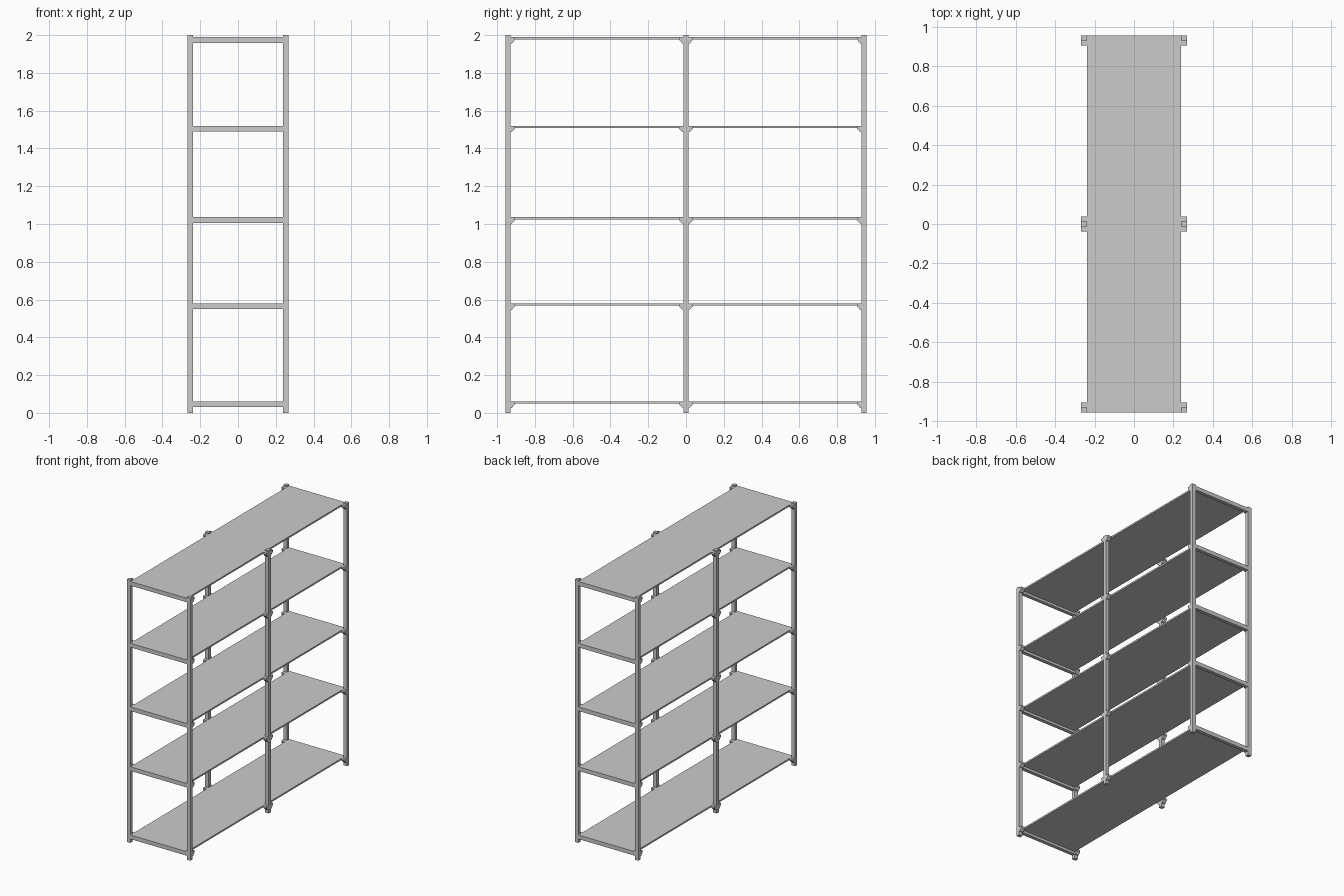
import bpy, bmesh

if "Cube" in bpy.data.objects:
    bpy.data.objects.remove(bpy.data.objects["Cube"])

X_IN, X_OUT = 0.238, 0.268      # inner and outer post faces
Y_END, POST = 0.955, 0.027      # half length and post depth
TOPS = [0.061, 0.58, 1.036, 1.52, 1.99]
THICK = 0.012


def box(name, x0, x1, y0, y1, z0, z1):
    bm = bmesh.new()
    bmesh.ops.create_cube(bm, size=1)
    for v in bm.verts:
        v.co.x = x1 if v.co.x > 0 else x0
        v.co.y = y1 if v.co.y > 0 else y0
        v.co.z = z1 if v.co.z > 0 else z0
    return finish(name, bm)


def finish(name, bm):
    bmesh.ops.recalc_face_normals(bm, faces=bm.faces)
    me = bpy.data.meshes.new(name)
    bm.to_mesh(me)
    bm.free()
    ob = bpy.data.objects.new(name, me)
    bpy.context.collection.objects.link(ob)
    return ob


def mirrored(ob, x=False, y=False):
    m = ob.modifiers.new("Mirror", 'MIRROR')
    m.use_axis = (x, y, False)
    m.use_clip = False
    m.use_mirror_merge = False
    return ob


def bracket(name, y, direction, top):
    # corner gusset with a sloped lower edge, extruded across the post width
    profile = [(0, 0), (0.024, 0), (0.024, -0.014), (0.006, -0.034), (0, -0.034)]
    bm = bmesh.new()
    verts = [bm.verts.new((X_IN, y + direction * a, top + b)) for a, b in profile]
    face = bm.faces.new(verts)
    res = bmesh.ops.extrude_face_region(bm, geom=[face])
    moved = [g for g in res["geom"] if isinstance(g, bmesh.types.BMVert)]
    bmesh.ops.translate(bm, verts=moved, vec=(X_OUT - X_IN, 0, 0))
    return mirrored(finish(name, bm), x=True, y=True)


# upright posts
mirrored(box("corner_posts", X_IN, X_OUT, Y_END - POST, Y_END, 0, 2), x=True, y=True)
mirrored(box("middle_posts", X_IN, X_OUT, -POST / 2, POST / 2, 0, 2), x=True)

for i, top in enumerate(TOPS, 1):
    # shelf board
    box(f"shelf_{i}", -X_IN, X_IN, -Y_END, Y_END, top - THICK, top)
    # end rails under the board
    mirrored(box(f"end_rails_{i}", -X_IN, X_IN, Y_END - POST, Y_END,
                 top - 0.031, top - THICK), y=True)
    # long side rails flush with the board, at the post line
    bracket(f"corner_brackets_{i}", Y_END - POST, -1, top)
    bracket(f"middle_brackets_{i}", POST / 2, 1, top)
